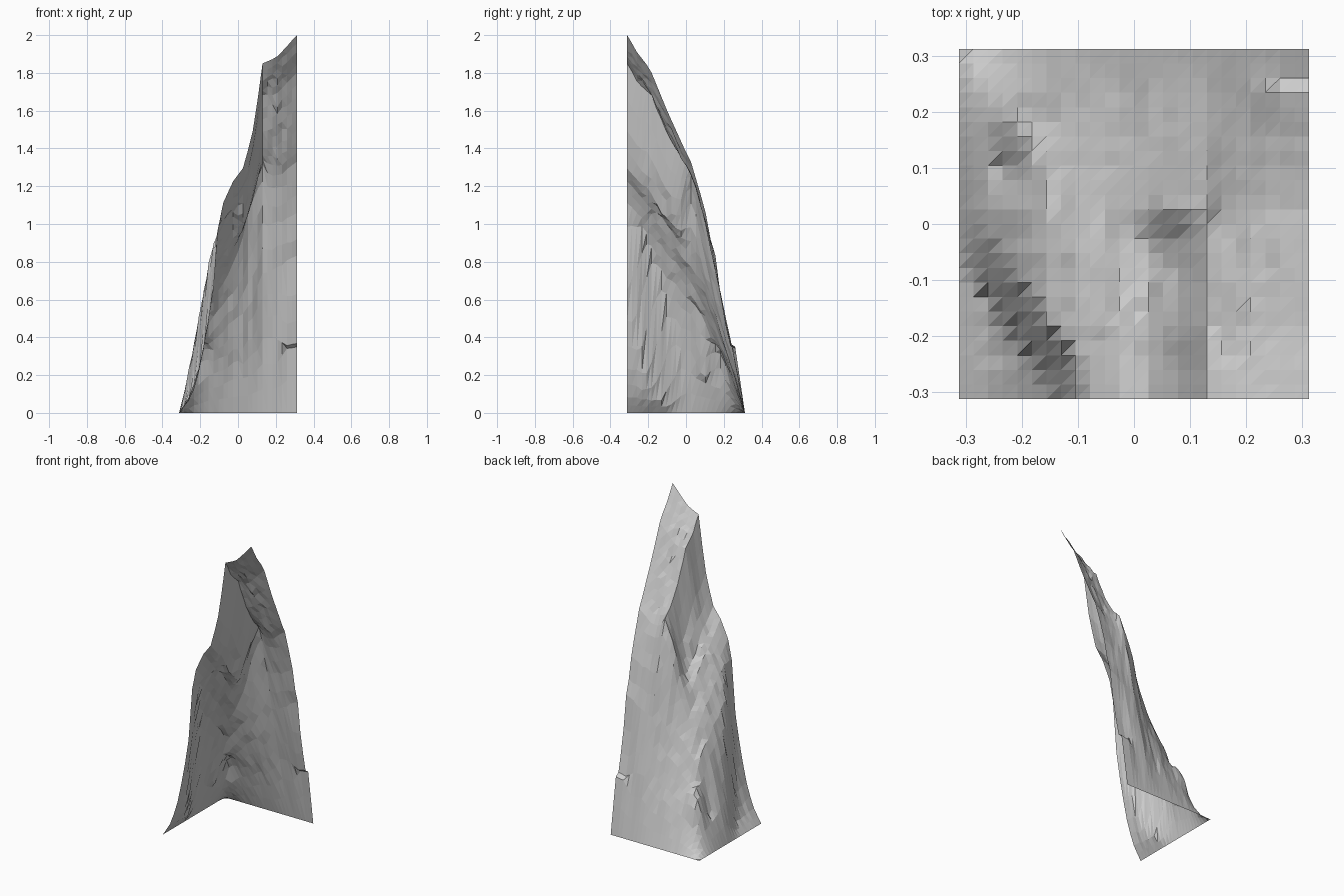
import bpy, bmesh, math
from mathutils import Vector, noise

if "Cube" in bpy.data.objects:
    bpy.data.objects.remove(bpy.data.objects["Cube"])

HALF = 0.312     # half width of the square footprint
CELLS = 24

# height profiles along x: at the front edge and further back
FRONT = [(-.31, 0), (-.25, .10), (-.20, .26), (-.15, .52), (-.11, .78), (-.10, 1.07),
         (-.03, 1.22), (.03, 1.30), (.08, 1.50), (.10, 1.63), (.13, 1.85), (.20, 1.88),
         (.25, 1.93), (.31, 2.0)]
MIDDLE = [(-.31, 0), (-.28, .20), (-.23, .52), (-.20, .70), (-.16, .90), (-.13, .96),
          (-.10, 1.06)] + FRONT[6:]
# along y at the right edge (with two small ledges) and further in
SIDE = [(-.31, 2.0), (-.26, 1.91), (-.19, 1.82), (-.10, 1.60), (0, 1.38), (.02, 1.35),
        (.10, 1.08), (.13, .92), (.15, .88), (.18, .64), (.23, .37), (.26, .35),
        (.29, .15), (.31, 0)]
INNER = SIDE[:7] + [(.15, .83), (.23, .44), (.28, .17), (.31, 0)]


def sample(profile, v):
    for (a, ha), (b, hb) in zip(profile, profile[1:]):
        if v <= b:
            return ha + (hb - ha) * max(0, (v - a) / (b - a))
    return profile[-1][1]


def clamp(v):
    return min(1, max(0, v))


def bump(x, y, cx, cy, rx, ry=None):
    return math.exp(-((x - cx) / rx) ** 2 / 2 - ((y - cy) / (ry or rx)) ** 2 / 2)


def height(x, y):
    # the left flank bulges outward behind a diagonal gully
    t = clamp((y - (-.05 - (x + .28) * 1.4)) / .10 + .5)
    f = sample(FRONT, x) * (1 - t) + sample(MIDDLE, x) * t
    # ledges on the back flank only near the right edge
    s = clamp((x - .20) / .06)
    g = sample(INNER, y) * (1 - s) + sample(SIDE, y) * s
    # product of both slopes makes the rounded corner
    h = f * g / 2
    # rocky relief, fading out toward the outline edges
    edge = min(1, (x + HALF) / .1, (HALF - y) / .1)
    open_edge = clamp(min((HALF - x) / .1, (y + HALF) / .1))
    rough = noise.noise(Vector((x * 9, y * 9, 3.7))) * .03
    rough += noise.noise(Vector((x * 28, y * 28, 8.1))) * .03
    rough += .09 * bump(x, y, -.21, .18, .035) - .07 * bump(x, y, -.23, .09, .03)
    # rock spur in the middle of the slope
    rough += .21 * bump(x, y, .07, .035, .045, .04)
    return max(.005, h + rough * edge * open_edge)


# open rock sheet: one quarter of a mountain
bm = bmesh.new()
step = 2 * HALF / CELLS
grid = []
for j in range(CELLS + 1):
    row = []
    for i in range(CELLS + 1):
        x, y = -HALF + i * step, -HALF + j * step
        if i == 0 or j == CELLS:
            z = 0.0
        elif i == CELLS and j == 0:
            z = 2.0
        else:
            z = height(x, y)
        row.append(bm.verts.new((x, y, z)))
    grid.append(row)
for j in range(CELLS):
    for i in range(CELLS):
        a, b = grid[j][i], grid[j][i + 1]
        c, d = grid[j + 1][i + 1], grid[j + 1][i]
        bm.faces.new((a, b, c))
        bm.faces.new((a, c, d))

mesh = bpy.data.meshes.new("mountain_slope")
bm.to_mesh(mesh)
bm.free()
mountain = bpy.data.objects.new("mountain_slope", mesh)
bpy.context.collection.objects.link(mountain)

rock = bpy.data.materials.new("grey rock")
rock.diffuse_color = (.6, .6, .6, 1)
rock.use_nodes = True
rock.node_tree.nodes["Principled BSDF"].inputs["Base Color"].default_value = rock.diffuse_color
mesh.materials.append(rock)
